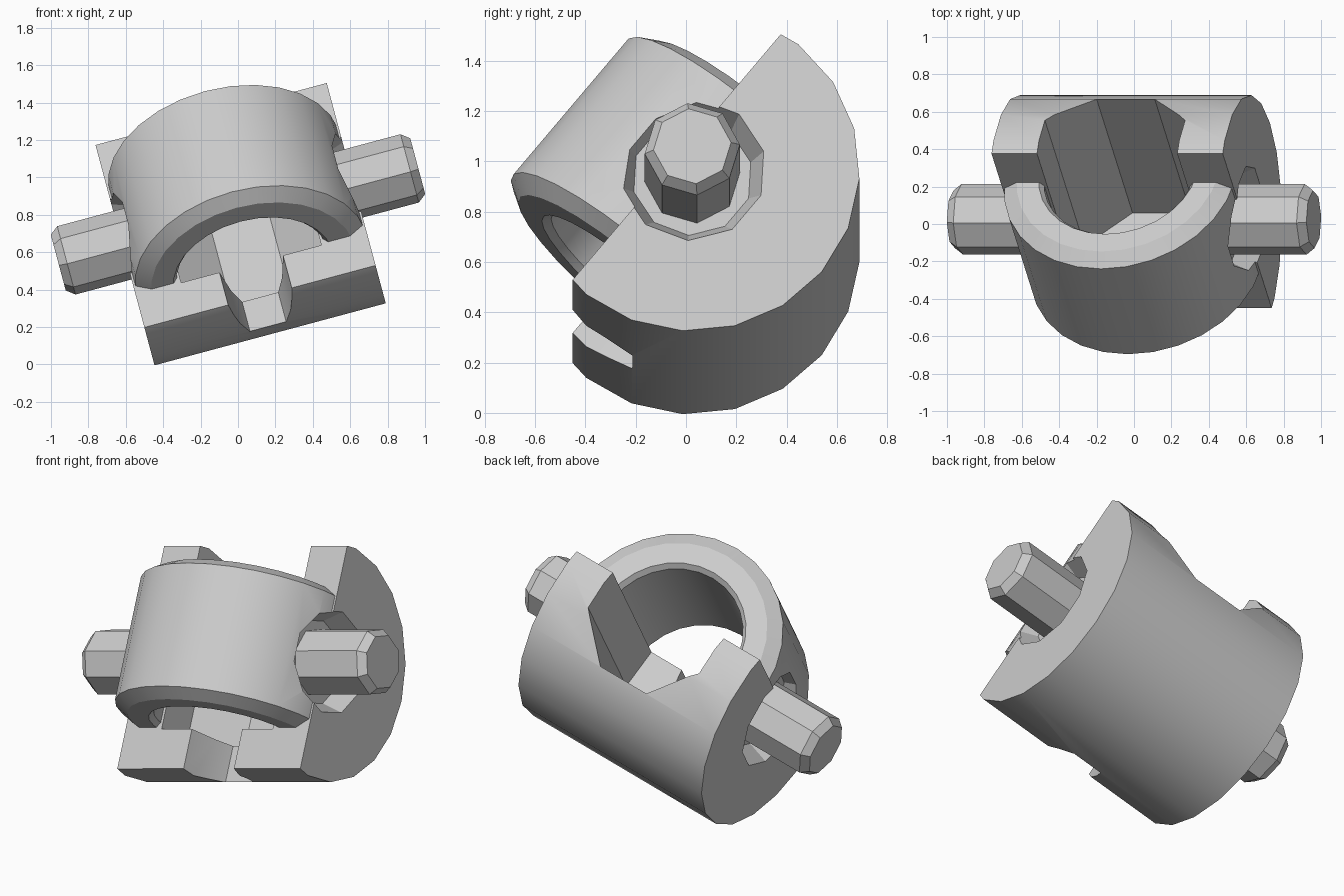
import bpy, bmesh
from math import radians, pi, cos, sin
from mathutils import Matrix

if "Cube" in bpy.data.objects:
    bpy.data.objects.remove(bpy.data.objects["Cube"])

grey = bpy.data.materials.new("plain_grey")
grey.use_nodes = True
COLOUR = (0.6, 0.6, 0.6, 1)
grey.diffuse_color = COLOUR
grey.node_tree.nodes["Principled BSDF"].inputs["Base Color"].default_value = COLOUR

# Joint frame: X along the pins, Y along the arch axis, Z towards the arch crown
FRAME = (Matrix.Translation((0, 0.025, 0.802)) @ Matrix.Rotation(radians(-15), 4, 'Y')
         @ Matrix.Rotation(radians(50.7), 4, 'X'))


def make(name, bm):
    bmesh.ops.recalc_face_normals(bm, faces=bm.faces)
    mesh = bpy.data.meshes.new(name)
    bm.to_mesh(mesh)
    bm.free()
    obj = bpy.data.objects.new(name, mesh)
    bpy.context.collection.objects.link(obj)
    obj.matrix_world = FRAME
    mesh.materials.append(grey)
    return obj


def lathe(name, profile, axis, sides, start=0.0, sweep=2 * pi, scale=(1, 1, 1), cut_z=None):
    """Sweep (radius, position) points around X or Y; a part sweep closes the profile."""
    bm = bmesh.new()
    whole = abs(sweep - 2 * pi) < 0.001
    rings = []
    for i in range(sides if whole else sides + 1):
        t = start + sweep * i / sides
        c, s = cos(t), sin(t)
        rings.append([bm.verts.new((p, r * c, r * s) if axis == 'X' else (r * c, p, r * s))
                      for r, p in profile])
    n = len(profile)
    for i in range(sides):
        a, b = rings[i], rings[(i + 1) % len(rings)]
        for j in range(n if not whole else n - 1):
            k = (j + 1) % n
            bm.faces.new((a[j], a[k], b[k], b[j]))
    if whole:
        bm.faces.new([r[0] for r in rings])
        bm.faces.new([r[-1] for r in rings])
    else:
        bm.faces.new(rings[0])
        bm.faces.new(rings[-1])
    bmesh.ops.scale(bm, vec=scale, verts=bm.verts)
    if cut_z is not None:
        bmesh.ops.bisect_plane(bm, geom=bm.verts[:] + bm.edges[:] + bm.faces[:],
                               plane_co=(0, 0, cut_z), plane_no=(0, 0, 1), clear_outer=True)
        bmesh.ops.holes_fill(bm, edges=[e for e in bm.edges if e.is_boundary])
    return make(name, bm)


def prism(name, outline, y0, y1):
    """Extrude an XZ outline along Y."""
    bm = bmesh.new()
    face = bm.faces.new([bm.verts.new((x, y0, z)) for x, z in outline])
    ext = bmesh.ops.extrude_face_region(bm, geom=[face])["geom"]
    bmesh.ops.translate(bm, vec=(0, y1 - y0, 0),
                        verts=[v for v in ext if isinstance(v, bmesh.types.BMVert)])
    return make(name, bm)


def cut(target, cutters):
    bpy.context.view_layer.objects.active = target
    for cutter in cutters:
        mod = target.modifiers.new("cut", 'BOOLEAN')
        mod.operation = 'DIFFERENCE'
        mod.solver = 'EXACT'
        mod.object = cutter
        bpy.ops.object.modifier_apply(modifier=mod.name)


# Half-cylinder cradle
cradle = lathe("cradle", [(0.665, -0.64), (0.665, 0.64)], 'X', 20, cut_z=0.08)
# Arched half ring with chamfered rims, ends buried in the cradle
arch = lathe("arch", [(0.445, -0.38), (0.47, -0.41), (0.6, -0.41), (0.685, -0.36),
                      (0.685, 0.36), (0.6, 0.41), (0.47, 0.41), (0.445, 0.38)],
             'Y', 16, radians(-10), radians(200), scale=(0.93, 1, 0.93))

# Cutters: main bore, lip notch and pin countersinks
bore = lathe("bore", [(0.42, -0.42), (0.42, 1.0)], 'Y', 8, start=pi / 8)
notch = prism("notch", [(-0.1, -0.21), (0.1, -0.21), (0.14, -0.1), (0.2, 0.2),
                        (-0.2, 0.2), (-0.14, -0.1)], -1.0, -0.3)
sinks = [lathe("countersink", [(0.24, s * 0.52), (0.32, s * 0.7)], 'X', 10) for s in (-1, 1)]
cut(cradle, [bore, notch] + sinks)
cut(arch, sinks)
for helper in [bore, notch] + sinks:
    bpy.data.objects.remove(helper)

# Pins with chamfered tips
pins = [lathe(name, [(0.19, s * 0.46), (0.19, s * 0.95), (0.155, s * 0.995)], 'X', 8)
        for name, s in (("right_pin", -1), ("left_pin", 1))]

# Smooth the curved surfaces, keep the edges sharp
for obj, angle in [(cradle, 30), (arch, 24)] + [(p, 20) for p in pins]:
    bpy.ops.object.select_all(action='DESELECT')
    obj.select_set(True)
    bpy.context.view_layer.objects.active = obj
    bpy.ops.object.shade_smooth_by_angle(angle=radians(angle))
